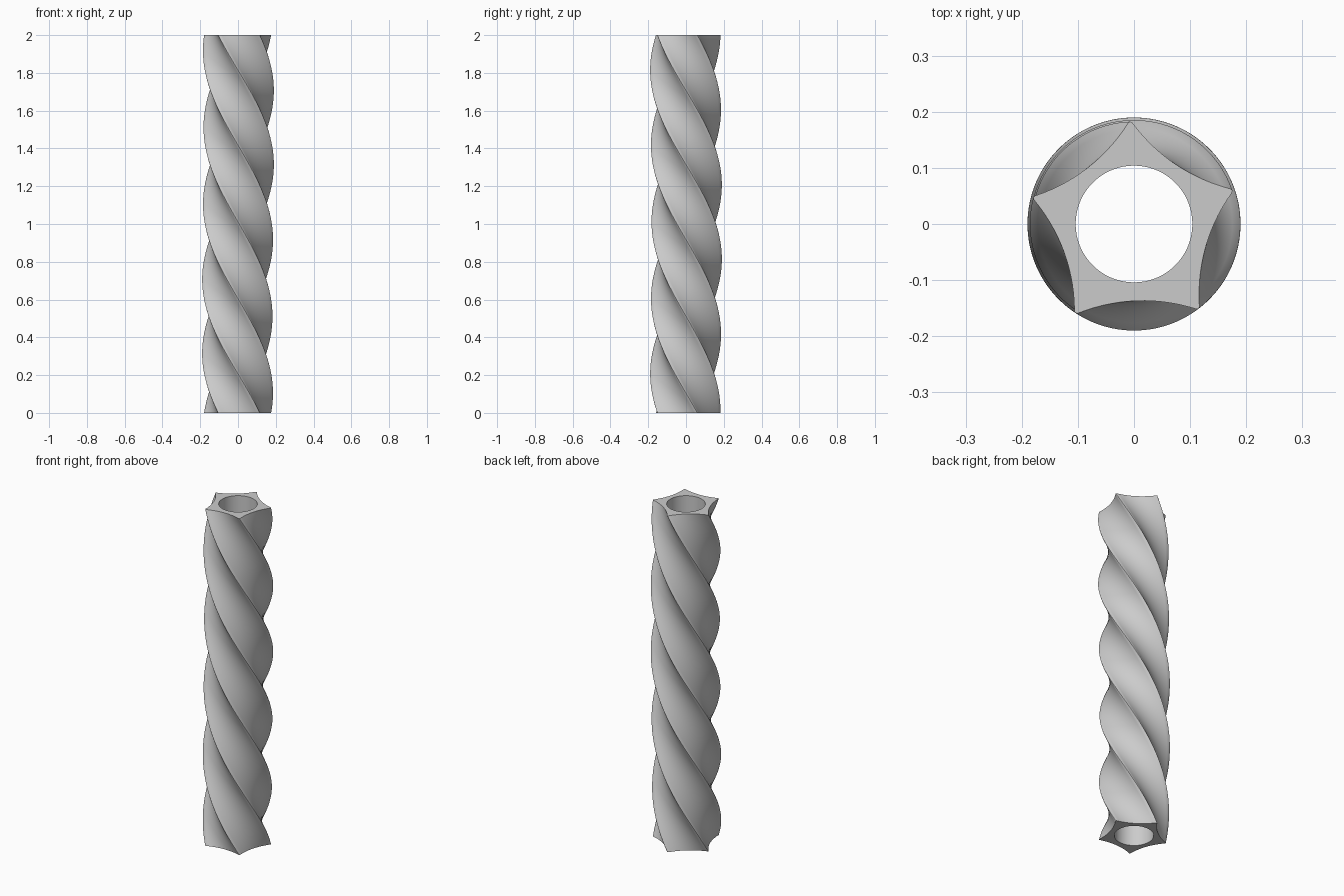
import bpy
import bmesh
from math import sin, cos, sqrt, pi, tau, radians
from mathutils import Vector, Matrix

cube = bpy.data.objects.get("Cube")
if cube:
    bpy.data.objects.remove(cube, do_unlink=True)

HEIGHT = 2.0
LOBES = 5
APEX = 0.19          # radius of the un-rounded star point
TIP = 0.1865         # radius of the rounded point
VALLEY = 0.133       # radius at the middle of each scallop
BORE = 0.104
LEVELS = 180
ARC_STEPS = 14
START = radians(92)
OFFSET = Vector((0, -0.004, 0))   # star sits slightly off the twist axis


def star_profile():
    """Five rounded points joined by shallow concave arcs."""
    half = APEX * sin(pi / LOBES)
    sag = APEX * cos(pi / LOBES) - VALLEY
    radius = (half * half + sag * sag) / (2 * sag)
    points = []
    for lobe in range(LOBES):
        tip_angle = START + lobe * tau / LOBES
        points.append(Vector((TIP * cos(tip_angle), TIP * sin(tip_angle), 0)))
        turn = Matrix.Rotation(tip_angle + pi / LOBES, 3, 'Z')
        for i in range(ARC_STEPS + 1):
            side = half * 0.95 * (2 * i / ARC_STEPS - 1)
            out = VALLEY + radius - sqrt(radius * radius - side * side)
            points.append(turn @ Vector((out, side, 0)))
    return [p + OFFSET for p in points]


def bridge(bm, a, b):
    n = len(a)
    for i in range(n):
        j = (i + 1) % n
        bm.faces.new((a[i], a[j], b[j], b[i]))


# Twisted outer wall, one full turn from end to end
bm = bmesh.new()
profile = star_profile()
rings = []
for level in range(LEVELS + 1):
    t = level / LEVELS
    twist = Matrix.Rotation(-tau * t, 3, 'Z')
    lift = Vector((0, 0, HEIGHT * t))
    rings.append([bm.verts.new(twist @ p + lift) for p in profile])
for lower, upper in zip(rings, rings[1:]):
    bridge(bm, lower, upper)

# Straight round bore and the flat end rims
bores = []
for z in (0, HEIGHT):
    ring = []
    for i in range(len(profile)):
        a = START + tau * i / len(profile)
        ring.append(bm.verts.new((BORE * cos(a), BORE * sin(a), z)))
    bores.append(ring)
bridge(bm, bores[1], bores[0])
bridge(bm, rings[-1], bores[1])
bridge(bm, bores[0], rings[0])
bmesh.ops.recalc_face_normals(bm, faces=bm.faces)

mesh = bpy.data.meshes.new("twisted_tube")
bm.to_mesh(mesh)
bm.free()
tube = bpy.data.objects.new("twisted_tube", mesh)
bpy.context.collection.objects.link(tube)

# Plain grey finish
grey = bpy.data.materials.new("plain_grey")
grey.use_nodes = True
colour = (0.6, 0.6, 0.6, 1)
grey.diffuse_color = colour
grey.node_tree.nodes["Principled BSDF"].inputs["Base Color"].default_value = colour
mesh.materials.append(grey)

# Smooth walls, crisp end rims
bpy.ops.object.select_all(action='DESELECT')
tube.select_set(True)
bpy.context.view_layer.objects.active = tube
bpy.ops.object.shade_smooth_by_angle(angle=radians(50))
